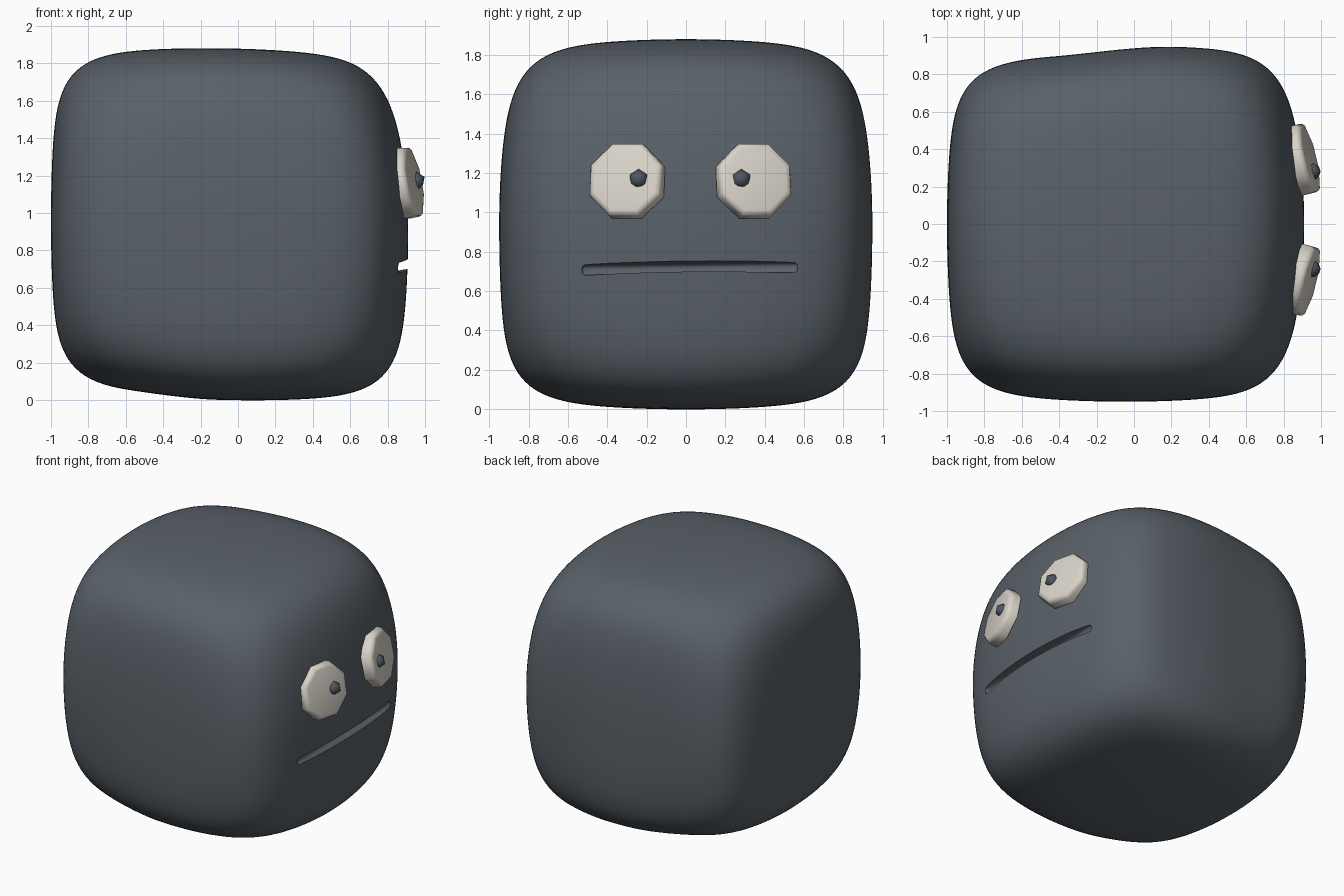
import bpy, bmesh, math
from mathutils import Vector, Matrix

if "Cube" in bpy.data.objects:
    bpy.data.objects.remove(bpy.data.objects["Cube"])


def material(name, rgb):
    m = bpy.data.materials.new(name)
    m.diffuse_color = (*rgb, 1)
    m.use_nodes = True
    m.node_tree.nodes["Principled BSDF"].inputs["Base Color"].default_value = m.diffuse_color
    return m


slate = material("slate grey", (0.10, 0.12, 0.14))
cream = material("cream", (0.70, 0.66, 0.59))
dark = material("dark slate", (0.075, 0.095, 0.12))


def make_object(name, bm, mat):
    me = bpy.data.meshes.new(name)
    bm.to_mesh(me)
    bm.free()
    me.materials.append(mat)
    ob = bpy.data.objects.new(name, me)
    bpy.context.collection.objects.link(ob)
    return ob


def smooth(ob, degrees):
    bpy.ops.object.select_all(action='DESELECT')
    ob.select_set(True)
    bpy.context.view_layer.objects.active = ob
    bpy.ops.object.shade_smooth_by_angle(angle=math.radians(degrees))


def step(t):
    t = max(0.0, min(1.0, t))
    return t * t * (3 - 2 * t)


# Body: soft block with domed faces and blunt corners, slightly lopsided
N = 6.5
DOME = 0.065
BLUNT = 0.045
bm = bmesh.new()
bmesh.ops.create_cube(bm, size=2)
bmesh.ops.subdivide_edges(bm, edges=bm.edges[:], cuts=39, use_grid_fill=True)
for v in bm.verts:
    p = v.co.copy()
    p /= sum(abs(c) ** N for c in p) ** (1 / N)
    r2, blunt = p.length_squared, BLUNT * (p.x * p.y * p.z) ** 2 / 0.7
    p = Vector([c * (1 - DOME * (r2 - c * c) - blunt) for c in p])
    x, y, z = p.x * 0.955 - 0.045, p.y * 0.95, p.z * 0.94
    w = max(0.0, p.x) ** 2
    x -= w * (0.08 * y * y + (0.11 * z * z if z > 0 else 0.0))  # domed face
    if p.x < 0:
        x += 0.02 * z * z * p.x
    if p.z > 0:
        y *= 1 - 0.035 * p.z ** 2                       # narrower at the top
    else:
        y *= 1 + 0.015 * p.z ** 2
    if y > 0:
        y *= 1 - 0.04 * step((0.25 - x) / 0.7)          # dent on the far side
        y += 0.012 * p.x * p.y ** 2
    if z < 0:
        z *= 1 - 0.02 * step((-0.1 - x) / 0.5)          # raised rear underside
    z -= 0.018 * p.x
    v.co = (x, y, z + 0.94)
body = make_object("body", bm, slate)

# Mouth: long slot cut across the face, sloping down inwards
bm = bmesh.new()
bmesh.ops.create_cube(bm, size=1)
bmesh.ops.scale(bm, vec=(0.3, 1.10, 0.052), verts=bm.verts)
bmesh.ops.bevel(bm, geom=[e for e in bm.edges
                          if abs((e.verts[0].co - e.verts[1].co).x) > 0.1
                          or e.verts[0].co.x + e.verts[1].co.x < -0.2],
                offset=0.02, segments=4, profile=0.5, affect='EDGES')
bmesh.ops.translate(bm, verts=bm.verts, vec=(0.15, 0, 0))
bmesh.ops.transform(bm, verts=bm.verts,
                    matrix=Matrix.Translation((0.838, 0.02, 0.708))
                    @ Matrix.Rotation(math.radians(0.7), 4, 'X')
                    @ Matrix.Rotation(math.radians(-15), 4, 'Y'))
cutter = make_object("mouth_cutter", bm, slate)
cutter.hide_render = True
mod = body.modifiers.new("mouth", 'BOOLEAN')
mod.operation = 'DIFFERENCE'
mod.solver = 'EXACT'
mod.object = cutter
bpy.context.view_layer.objects.active = body
bpy.ops.object.modifier_apply(modifier="mouth")
bpy.data.objects.remove(cutter)
smooth(body, 45)

# Eyes: tilted eight-sided discs with small faceted pupils
for side, y, pupil_y in (("left", -0.311, -0.24), ("right", 0.356, 0.28)):
    normal = Vector((1, math.copysign(0.24, y), 0.19)).normalized()
    bm = bmesh.new()
    bmesh.ops.create_cone(bm, cap_ends=True, segments=8, radius1=0.204,
                          radius2=0.202, depth=0.08,
                          matrix=Matrix.Rotation(math.pi / 8, 4, 'Z'))
    rim = [e for e in bm.edges if all(v.co.z > 0 for v in e.verts)]
    bmesh.ops.bevel(bm, geom=rim, offset=0.03, segments=3, profile=0.5,
                    affect='EDGES')
    turn = normal.to_track_quat('Z', 'Y').to_matrix().to_4x4()
    centre = Vector((0.945, y, 1.17)) - normal * 0.04
    bmesh.ops.transform(bm, verts=bm.verts,
                        matrix=Matrix.Translation(centre) @ turn)
    smooth(make_object(side + "_eye", bm, cream), 60)

    bm = bmesh.new()
    bmesh.ops.create_icosphere(bm, subdivisions=1, radius=0.052,
                               matrix=Matrix.Translation((0.951, pupil_y, 1.17)))
    smooth(make_object(side + "_pupil", bm, dark), 60)
